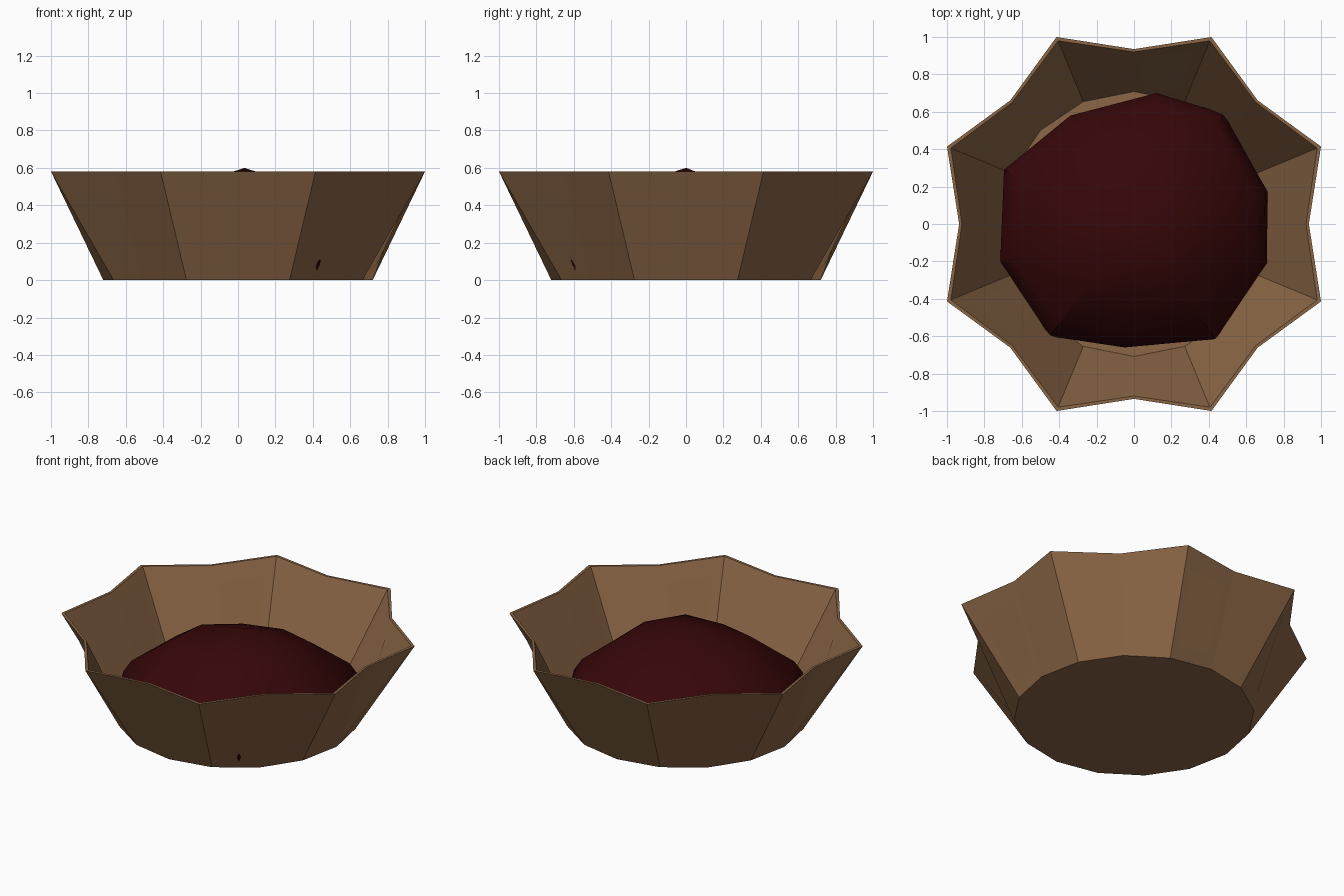
import bpy, bmesh, math

if "Cube" in bpy.data.objects:
    bpy.data.objects.remove(bpy.data.objects["Cube"])


def material(name, rgb):
    m = bpy.data.materials.new(name)
    m.diffuse_color = (*rgb, 1.0)
    m.use_nodes = True
    m.node_tree.nodes["Principled BSDF"].inputs["Base Color"].default_value = m.diffuse_color
    return m


def loft(name, rings, mat, tip=None):
    """Skin equal-length rings bottom to top; cap the first, close the last (fan to tip, or cap)."""
    bm = bmesh.new()
    loops = [[bm.verts.new(p) for p in ring] for ring in rings]
    n = len(loops[0])
    for a, b in zip(loops, loops[1:]):
        for i in range(n):
            j = (i + 1) % n
            bm.faces.new((a[i], a[j], b[j], b[i]))
    bm.faces.new(loops[0][::-1])
    if tip:
        t = bm.verts.new(tip)
        for i in range(n):
            bm.faces.new((loops[-1][i], loops[-1][(i + 1) % n], t))
    else:
        bm.faces.new(loops[-1])
    bmesh.ops.recalc_face_normals(bm, faces=bm.faces)
    me = bpy.data.meshes.new(name)
    bm.to_mesh(me)
    bm.free()
    me.materials.append(mat)
    ob = bpy.data.objects.new(name, me)
    bpy.context.collection.objects.link(ob)
    return ob


brown = material("clay brown", (0.258, 0.133, 0.061))
dark_red = material("dark red", (0.036, 0.002, 0.0025))


# Bowl: 16-sided base flaring to an eight-pointed rim, thin walled
def bowl_ring(valley, point, z):
    return [((point if i % 2 else valley) * math.cos(i * math.pi / 8),
             (point if i % 2 else valley) * math.sin(i * math.pi / 8), z)
            for i in range(16)]


loft("bowl", [
    bowl_ring(0.72, 0.72, 0.0),
    bowl_ring(0.935, 1.082, 0.58),
    bowl_ring(0.92, 1.06, 0.58),
    bowl_ring(0.708, 0.708, 0.012),
], brown)

# Filling: lumpy ten-sided mound
outline = [(0.715, 0.17), (0.48, 0.59), (0.12, 0.70), (-0.34, 0.58), (-0.695, 0.29),
           (-0.715, -0.20), (-0.45, -0.60), (-0.05, -0.66), (0.437, -0.615), (0.71, -0.21)]


def mound_ring(scale, z, tilt=0.0):
    ring = []
    for x, y in outline:
        lean = math.cos(math.atan2(y, x) + math.radians(55))
        ring.append((x * scale, y * scale, z + tilt * lean))
    return ring


loft("filling", [
    mound_ring(0.94, 0.02),
    mound_ring(1.0, 0.12, -0.015),
    mound_ring(0.98, 0.19),
    mound_ring(0.91, 0.27),
    mound_ring(0.54, 0.47, 0.02),
], dark_red, tip=(0.035, 0.0, 0.60))

# Soft shading on the mound only; the bowl stays faceted
filling = bpy.data.objects["filling"]
bpy.context.view_layer.objects.active = filling
filling.select_set(True)
bpy.ops.object.shade_smooth_by_angle(angle=math.radians(30))
